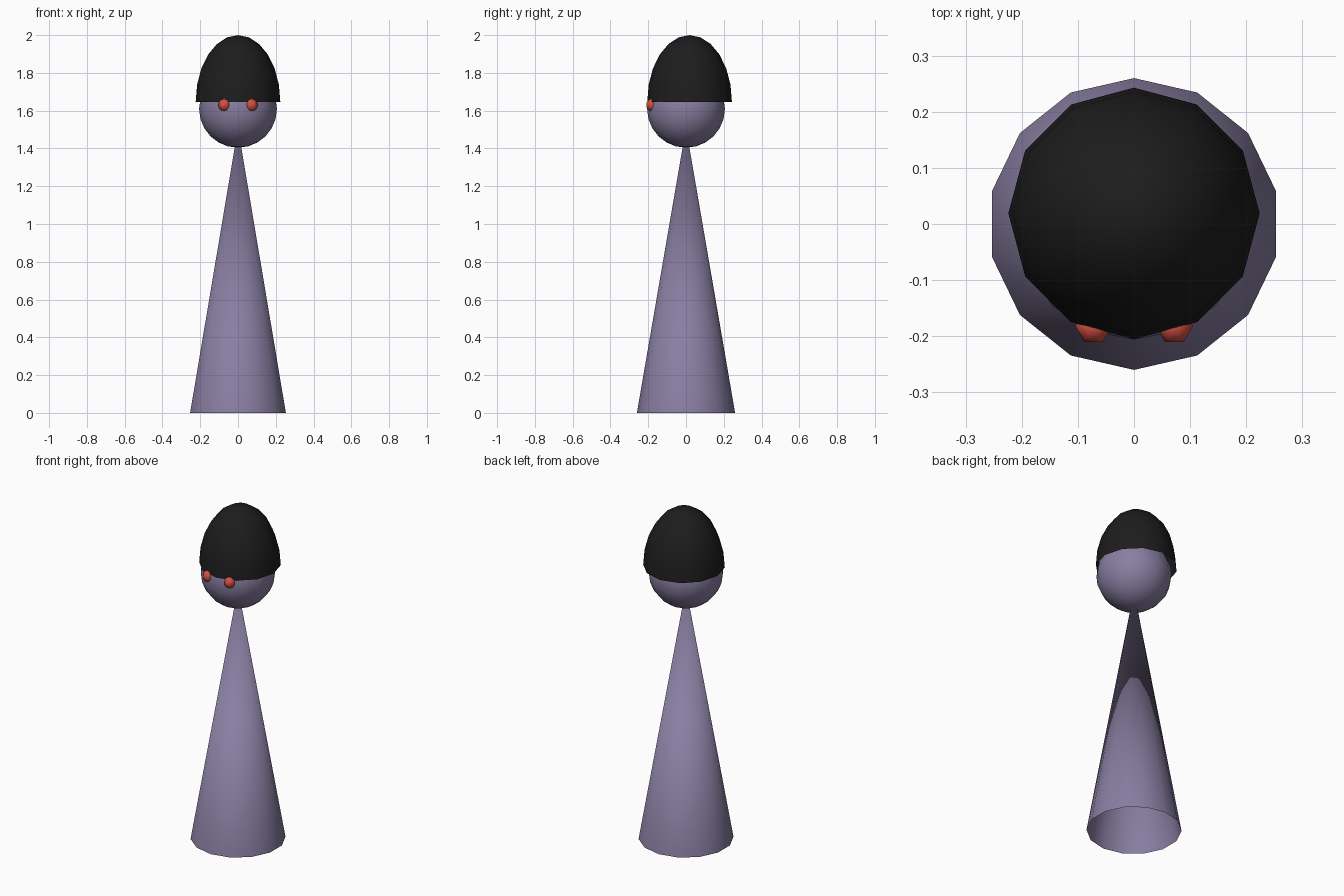
import bpy, bmesh
from math import sin, cos, pi

if "Cube" in bpy.data.objects:
    bpy.data.objects.remove(bpy.data.objects["Cube"])


def material(name, rgb):
    m = bpy.data.materials.new(name)
    m.diffuse_color = (*rgb, 1)
    m.use_nodes = True
    m.node_tree.nodes["Principled BSDF"].inputs["Base Color"].default_value = m.diffuse_color
    return m


def lathe(name, profile, sides, mat, loc=(0, 0, 0), phase=0.0):
    """Revolve (radius, z) points around z; zero radius makes a pole."""
    bm = bmesh.new()
    rings = []
    for r, z in profile:
        n = sides if r > 1e-5 else 1
        rings.append([bm.verts.new((r * cos(phase + 2 * pi * i / sides),
                                    r * sin(phase + 2 * pi * i / sides), z))
                      for i in range(n)])
    for a, b in zip(rings, rings[1:]):
        for i in range(sides):
            j = (i + 1) % sides
            quad = [a[i % len(a)], a[j % len(a)], b[j % len(b)], b[i % len(b)]]
            bm.faces.new(list(dict.fromkeys(quad)))
    for f in bm.faces:
        f.smooth = True
    me = bpy.data.meshes.new(name)
    bm.to_mesh(me)
    bm.free()
    me.materials.append(mat)
    ob = bpy.data.objects.new(name, me)
    ob.location = loc
    bpy.context.collection.objects.link(ob)
    return ob


def arc(r, h, start, steps):
    """Elliptic profile from latitude start up to the top pole."""
    lats = [start + (pi / 2 - start) * k / steps for k in range(steps + 1)]
    return [(r * cos(t), h * sin(t)) for t in lats]


purple = material("purple", (0.25, 0.21, 0.36))
black = material("black", (0.012, 0.012, 0.013))
red = material("red", (0.65, 0.08, 0.05))

# Body: open-bottomed cone whose tip ends inside the head
lathe("body", [(0.26, 0), (0, 1.51)], 14, purple, phase=pi / 2)

# Head
lathe("head", arc(0.206, 0.206, -pi / 2, 12), 16, purple, (0, 0, 1.61))

# Hair: tall open half-ellipsoid set slightly back
lathe("hair", arc(0.224, 0.353, 0, 6), 12, black, (0, 0.019, 1.647))

# Eyes
for side, x in (("left", 0.072), ("right", -0.072)):
    lathe(side + "_eye", arc(0.033, 0.033, -pi / 2, 6), 6, red, (x, -0.182, 1.63))
